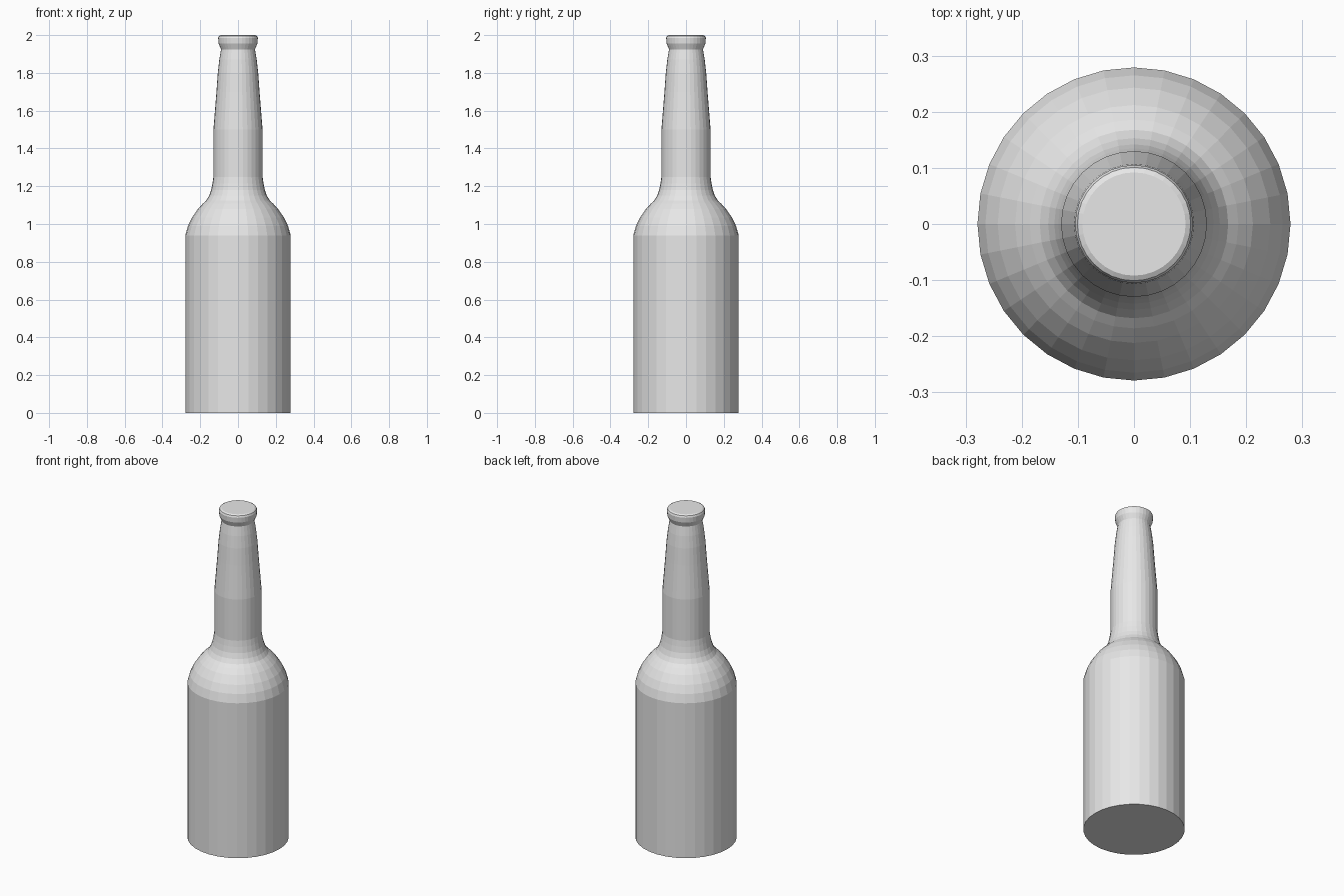
import bpy
import bmesh
from math import cos, sin, tau

cube = bpy.data.objects.get("Cube")
if cube:
    bpy.data.objects.remove(cube, do_unlink=True)

SIDES = 32


def make_material(name, color):
    mat = bpy.data.materials.new(name)
    mat.use_nodes = True
    mat.diffuse_color = color
    mat.node_tree.nodes["Principled BSDF"].inputs["Base Color"].default_value = color
    return mat


def lathe(name, profile, mat):
    """Spin (radius, height) points around z and cap both ends."""
    bm = bmesh.new()
    rings = [[bm.verts.new((r * cos(tau * i / SIDES), r * sin(tau * i / SIDES), z))
              for i in range(SIDES)] for r, z in profile]
    for low, high in zip(rings, rings[1:]):
        for i in range(SIDES):
            j = (i + 1) % SIDES
            bm.faces.new((low[i], low[j], high[j], high[i]))
    bm.faces.new(rings[0][::-1])
    bm.faces.new(rings[-1])
    mesh = bpy.data.meshes.new(name)
    bm.to_mesh(mesh)
    bm.free()
    mesh.materials.append(mat)
    obj = bpy.data.objects.new(name, mesh)
    bpy.context.collection.objects.link(obj)
    return obj


grey = make_material("light grey", (0.8, 0.8, 0.8, 1))

# Straight body, rounded shoulder, flared neck base, tapering neck, lip
body = [(0.279, 0), (0.279, 0.94)]
shoulder = [(0.265, 0.99), (0.243, 1.035), (0.212, 1.08), (0.186, 1.108)]
neck_base = [(0.168, 1.125), (0.153, 1.15), (0.142, 1.18), (0.135, 1.215), (0.13, 1.25)]
neck = [(0.13, 1.5), (0.122, 1.6), (0.114, 1.7), (0.107, 1.8), (0.099, 1.87), (0.09, 1.925)]
lip = [(0.103, 1.955), (0.105, 1.985), (0.101, 1.995), (0.092, 2.0)]

lathe("bottle", body + shoulder + neck_base + neck + lip, grey)
